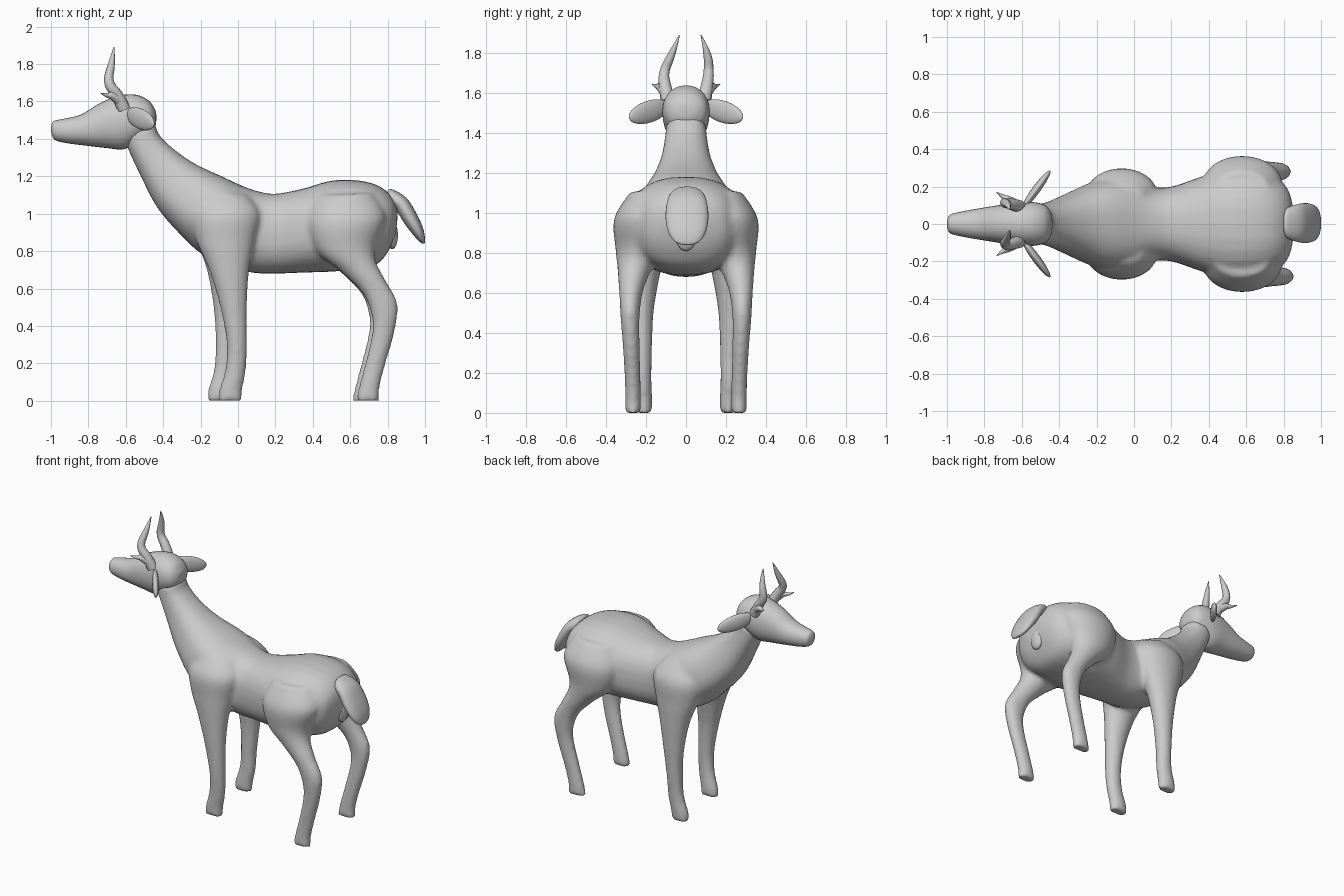
import bpy, bmesh, math
from mathutils import Vector, Matrix


def resample(st, n=6):
    # Catmull-Rom interpolation between cross-sections
    out = []
    for i in range(len(st) - 1):
        p0, p1, p2, p3 = (st[max(i - 1, 0)], st[i], st[i + 1], st[min(i + 2, len(st) - 1)])
        for k in range(n):
            t = k / n
            out.append([0.5 * (2 * b + (c - a) * t + (2 * a - 5 * b + 4 * c - d) * t * t
                               + (3 * b - a - 3 * c + d) * t ** 3)
                        for a, b, c, d in zip(p0, p1, p2, p3)])
    return out + [list(st[-1])]


def loft(bm, stations, power=2.0, sides=28):
    # station: edge A (x, z), edge B (x, z), centre y, half width in y
    rings = []
    for ax, az, bx, bz, y, w in resample(stations):
        a, b = Vector((ax, y, az)), Vector((bx, y, bz))
        mid, half = (a + b) / 2, (a - b) / 2
        ring = []
        for i in range(sides):
            t = math.tau * i / sides
            c, s = math.cos(t), math.sin(t)
            u = math.copysign(abs(c) ** (2 / power), c)
            v = math.copysign(abs(s) ** (2 / power), s)
            ring.append(bm.verts.new(mid + half * u + Vector((0, w * v, 0))))
        rings.append(ring)
    for r, q in zip(rings, rings[1:]):
        for i in range(sides):
            j = (i + 1) % sides
            bm.faces.new((r[i], r[j], q[j], q[i]))
    bm.faces.new(rings[0])
    bm.faces.new(rings[-1])


def finish(bm, name):
    bmesh.ops.recalc_face_normals(bm, faces=bm.faces)
    for f in bm.faces:
        f.smooth = True
    me = bpy.data.meshes.new(name)
    bm.to_mesh(me)
    bm.free()
    ob = bpy.data.objects.new(name, me)
    bpy.context.collection.objects.link(ob)
    return ob


# Torso and neck
torso = [
    (-0.44, 1.48, -0.61, 1.41, 0, .10), (-0.42, 1.42, -0.585, 1.34, 0, .105),
    (-0.33, 1.335, -0.52, 1.20, 0, .125), (-0.22, 1.262, -0.43, 1.03, 0, .17),
    (-0.08, 1.197, -0.30, 0.88, 0, .23), (0.01, 1.155, -0.17, 0.77, 0, .24),
    (0.10, 1.122, 0.05, 0.69, 0, .20), (0.20, 1.107, 0.20, 0.68, 0, .20),
    (0.35, 1.135, 0.35, 0.685, 0, .25), (0.50, 1.177, 0.50, 0.69, 0, .29),
    (0.65, 1.177, 0.65, 0.705, 0, .29), (0.76, 1.145, 0.75, 0.735, 0, .25),
    (0.83, 1.08, 0.81, 0.81, 0, .19), (0.855, 1.0, 0.845, 0.9, 0, .09)]

# Legs: front x, z, back x, z, centre y, half width
front_leg = [
    (-0.17, 1.12, 0.05, 1.10, .14, .07), (-0.25, 1.0, 0.12, 1.0, .165, .125),
    (-0.22, .85, 0.09, .85, .19, .105), (-0.155, .70, 0.06, .70, .21, .082),
    (-0.095, .50, 0.048, .50, .222, .06), (-0.06, .30, 0.048, .30, .22, .05),
    (-0.07, .16, 0.042, .16, .215, .043), (-0.10, .06, 0.024, .06, .21, .042),
    (-0.105, 0, 0.02, 0, .21, .04)]
hind_leg = [
    (0.43, 1.10, 0.72, 1.11, .19, .09), (0.37, .96, 0.79, .98, .22, .14),
    (0.42, .80, 0.74, .83, .237, .115), (0.55, .69, 0.735, .75, .258, .085),
    (0.67, .57, 0.785, .65, .275, .06), (0.715, .45, 0.853, .52, .28, .048),
    (0.715, .35, 0.835, .36, .275, .043), (0.68, .20, 0.79, .20, .268, .04),
    (0.645, .07, 0.757, .07, .265, .04), (0.63, 0, 0.757, 0, .265, .04)]

# Body fused from torso and four legs
bm = bmesh.new()
loft(bm, torso, 2.4)
for leg, step in ((front_leg, -0.06), (hind_leg, -0.02)):
    for side in (-1, 1):
        placed = []
        for ax, az, bx, bz, y, w in leg:
            dx = step * min(1, max(0, (0.8 - az) / 0.5)) if side > 0 else 0
            placed.append((ax + dx, az, bx + dx, bz, y * side, w))
        loft(bm, placed)
body = finish(bm, "body")
rm = body.modifiers.new("fuse", 'REMESH')
rm.mode = 'VOXEL'
rm.voxel_size = 0.014
rm.use_smooth_shade = True
sm = body.modifiers.new("blend", 'SMOOTH')
sm.factor = 0.5
sm.iterations = 7

# Head
bm = bmesh.new()
loft(bm, [
    (-1.0, 1.465, -0.998, 1.43, 0, .02), (-0.985, 1.495, -0.98, 1.395, 0, .05),
    (-0.93, 1.508, -0.92, 1.378, 0, .066), (-0.84, 1.53, -0.82, 1.365, 0, .083),
    (-0.74, 1.59, -0.71, 1.352, 0, .10), (-0.64, 1.63, -0.61, 1.345, 0, .115),
    (-0.55, 1.637, -0.53, 1.385, 0, .117), (-0.48, 1.607, -0.47, 1.42, 0, .10),
    (-0.445, 1.56, -0.443, 1.465, 0, .06), (-0.437, 1.53, -0.437, 1.495, 0, .02)], 2.15)
finish(bm, "head")

# Tail
bm = bmesh.new()
loft(bm, [
    (0.80, 1.125, 0.80, 1.09, .005, .04), (0.825, 1.13, 0.81, 1.05, .005, .08),
    (0.90, 1.085, 0.845, 1.02, .005, .10), (0.955, 1.0, 0.885, .955, .005, .107),
    (0.99, .92, 0.93, .895, .005, .095), (1.0, .865, 0.965, .855, .005, .065),
    (0.998, .842, 0.985, .84, .005, .025)], 2.3)
finish(bm, "tail")


def blob(name, centre, along, up, size):
    # ellipsoid with its long axis on "along"
    x = Vector(along).normalized()
    y = x.cross(Vector(up)).normalized()
    rot = Matrix((x, y, y.cross(x) * -1)).transposed().to_4x4()
    bm = bmesh.new()
    bmesh.ops.create_uvsphere(bm, u_segments=28, v_segments=16, radius=1)
    bmesh.ops.transform(bm, verts=bm.verts,
                        matrix=Matrix.Translation(centre) @ rot @ Matrix.Diagonal((*size, 1)))
    return finish(bm, name)


# Patch under the tail
blob("rump_patch", (.825, 0, .885), (0, 0, 1), (1, 0, 0), (.075, .052, .03))


def horn(name, points, radii):
    cu = bpy.data.curves.new(name, 'CURVE')
    cu.dimensions = '3D'
    cu.bevel_depth = 1.0
    cu.bevel_resolution = 3
    cu.use_fill_caps = True
    sp = cu.splines.new('NURBS')
    sp.points.add(len(points) - 1)
    for p, co, r in zip(sp.points, points, radii):
        p.co = (*co, 1)
        p.radius = r
    sp.use_endpoint_u = True
    sp.order_u = 3
    sp.resolution_u = 8
    sp.use_smooth = True
    bpy.context.collection.objects.link(bpy.data.objects.new(name, cu))


# Ears and antlers on each side
for side, label, tip in ((-1, "right", .033), (1, "left", .075)):
    blob(label + "_ear", (-.522, .185 * side, 1.507), (.14, .19 * side, -.06), (0, 0, 1),
         (.128, .022, .055))
    horn(label + "_antler",
         [(-.61, .09 * side, 1.56), (-.64, .105 * side, 1.63), (-.70, .115 * side, 1.70),
          (-.675, (tip + .035) * side, 1.80), (-.663, tip * side, 1.89)],
         [.036, .032, .026, .021, .002])
    horn(label + "_antler_tine",
         [(-.63, .10 * side, 1.60), (-.67, .13 * side, 1.635), (-.70, .145 * side, 1.63),
          (-.735, .17 * side, 1.645)], [.03, .022, .012, .002])
